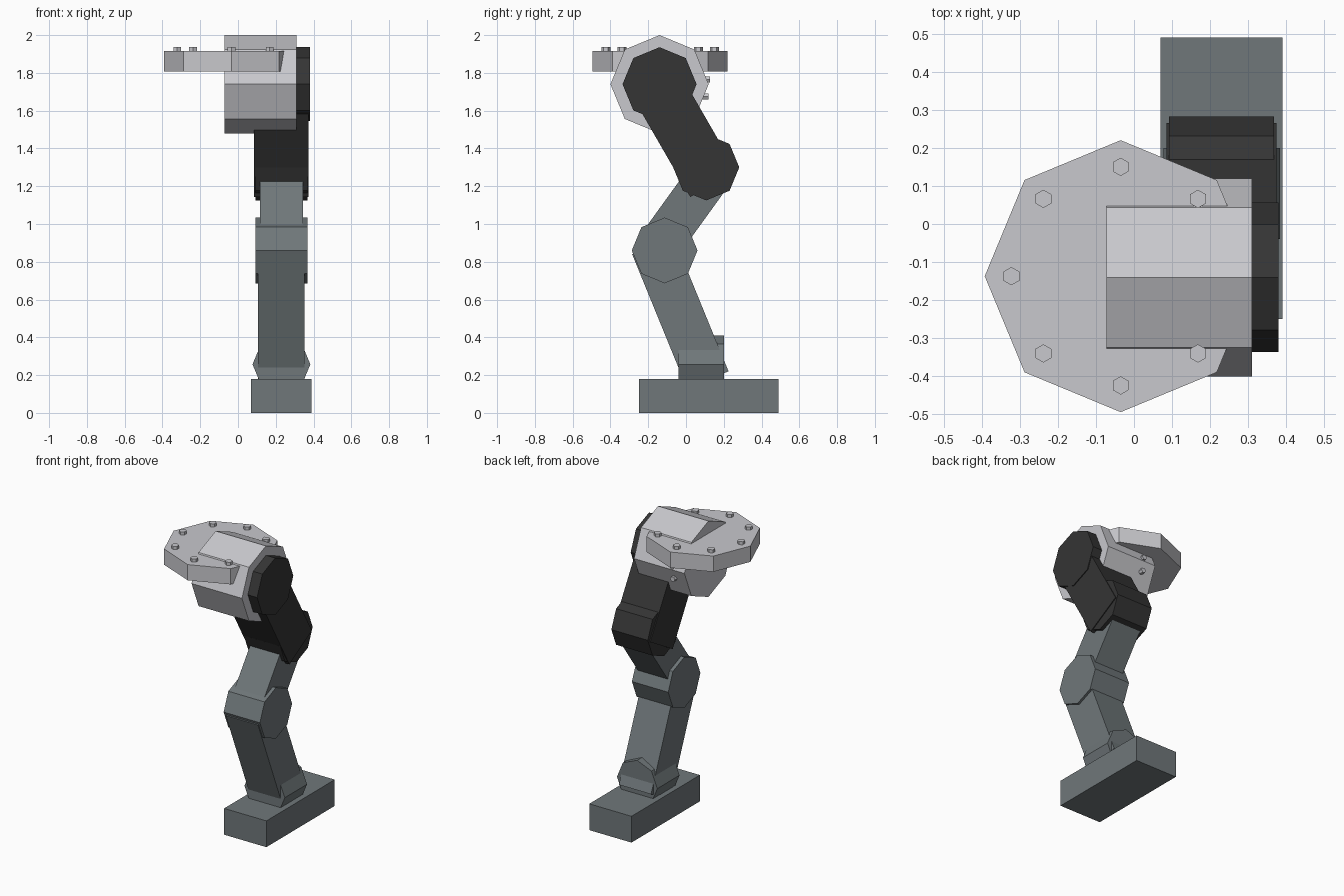
import bpy
import math
from mathutils import Vector

if "Cube" in bpy.data.objects:
    bpy.data.objects.remove(bpy.data.objects["Cube"])


def material(name, rgb):
    m = bpy.data.materials.new(name)
    m.diffuse_color = (*rgb, 1)
    m.use_nodes = True
    m.node_tree.nodes["Principled BSDF"].inputs["Base Color"].default_value = m.diffuse_color
    return m


STEEL = material("blue_grey_metal", (0.16, 0.185, 0.195))
DARK = material("dark_metal", (0.035, 0.035, 0.035))
LIGHT = material("light_metal", (0.58, 0.58, 0.61))


def prism(name, profile, axis, lo, hi, mat):
    """Extrude a 2D profile along an axis: x uses (y,z), y uses (x,z), z uses (x,y)."""
    place = {"x": lambda u, v, w: (w, u, v),
             "y": lambda u, v, w: (u, w, v),
             "z": lambda u, v, w: (u, v, w)}[axis]
    n = len(profile)
    verts = [place(u, v, w) for w in (lo, hi) for u, v in profile]
    faces = [list(range(n))[::-1], list(range(n, 2 * n))]
    faces += [[i, (i + 1) % n, n + (i + 1) % n, n + i] for i in range(n)]
    if axis == "y":
        faces = [f[::-1] for f in faces]
    me = bpy.data.meshes.new(name)
    me.from_pydata(verts, [], faces)
    me.materials.append(mat)
    ob = bpy.data.objects.new(name, me)
    bpy.context.collection.objects.link(ob)
    return ob


def ngon(cu, cv, r, n=8, start=0.0):
    return [(cu + r * math.cos(start + i * math.tau / n),
             cv + r * math.sin(start + i * math.tau / n)) for i in range(n)]


def bar(p, q, width):
    """Rectangle running from p to q."""
    p, q = Vector(p), Vector(q)
    d = (q - p).normalized()
    s = Vector((d.y, -d.x)) * width / 2
    return [tuple(c) for c in (p - s, p + s, q + s, q - s)]


# Foot and ankle
prism("foot", [(-0.25, 0), (0.49, 0), (0.49, 0.18), (-0.25, 0.18)], "x", 0.07, 0.39, STEEL)
prism("ankle_joint", ngon(0.23, 0.257, 0.153), "y", -0.04, 0.20, STEEL)

# Lower leg links and knee
prism("lower_link", bar((0.115, 0.175), (-0.175, 0.885), 0.238), "x", 0.107, 0.351, STEEL)
prism("knee_joint", ngon(-0.113, 0.86, 0.174), "x", 0.092, 0.367, STEEL)
prism("middle_link", bar((-0.148, 0.878), (0.109, 1.234), 0.227), "x", 0.117, 0.343, STEEL)

# Dark upper arm with its joint and shoulder cap
prism("elbow_joint", ngon(0.107, 1.30, 0.175), "x", 0.092, 0.368, DARK)
prism("upper_link", bar((0.144, 1.213), (-0.155, 1.731), 0.28), "x", 0.085, 0.374, DARK)
prism("shoulder_cap", ngon(-0.14, 1.74, 0.196), "x", 0.305, 0.38, DARK)

# Light drum and mounting plate
prism("shoulder_drum", ngon(-0.14, 1.74, 0.26), "x", -0.072, 0.31, LIGHT)
prism("mounting_plate", ngon(-0.035, -0.137, 0.357), "z", 1.807, 1.915, LIGHT)

# Ring of hexagonal bolts on the plate (the one inside the drum is left out)
for i, (x, y) in enumerate(ngon(-0.035, -0.137, 0.287)):
    if i:
        prism(f"plate_bolt_{i}", ngon(x, y, 0.024, 6, math.pi / 2), "z", 1.90, 1.936, LIGHT)

# Small bolts on the back of the drum
for i, z in enumerate((1.675, 1.765)):
    prism(f"drum_bolt_{i}", ngon(0.02, z, 0.018, 6), "y", 0.07, 0.118 + 0.01 * i, LIGHT)
